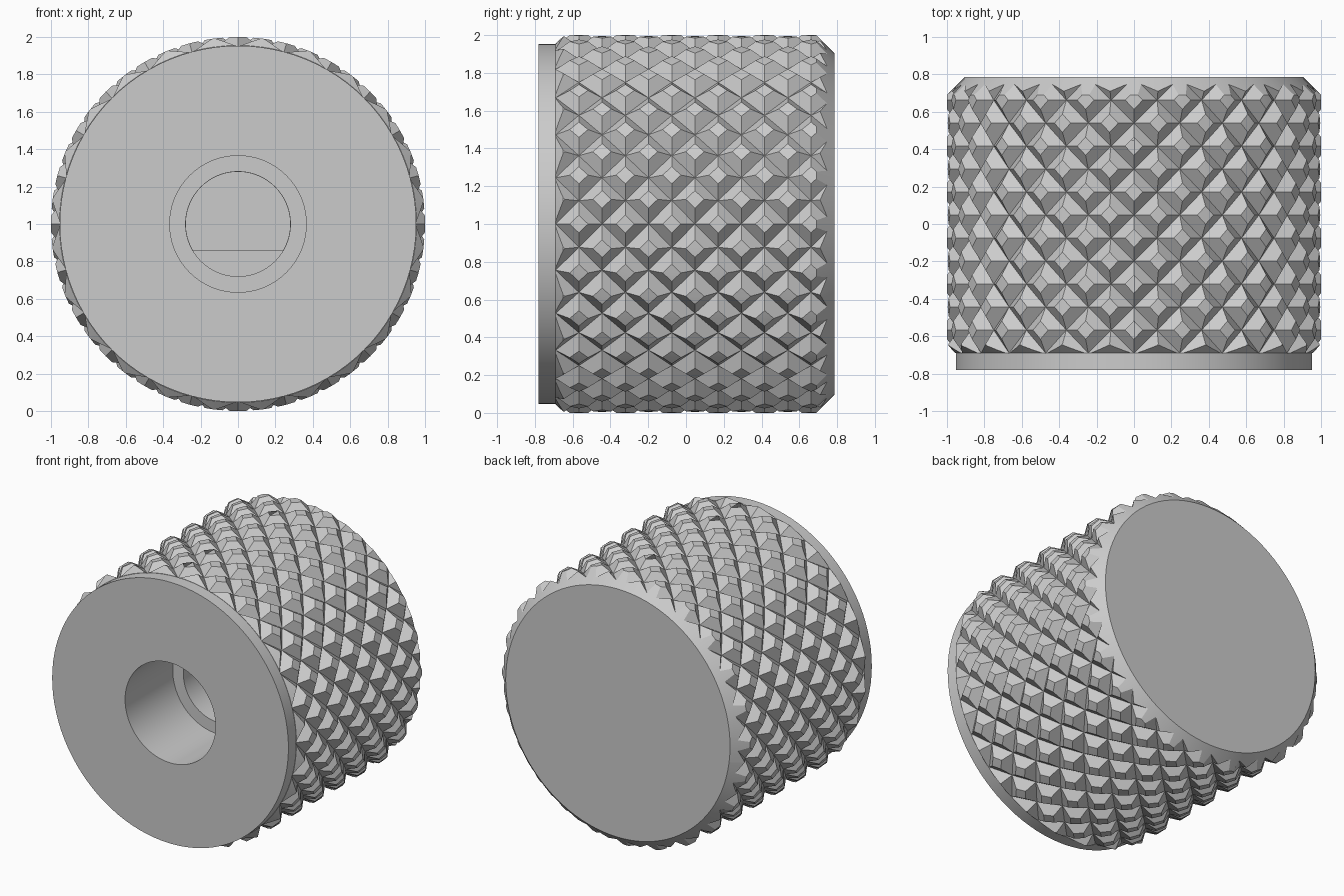
import bpy
import bmesh
from math import cos, sin, pi, radians

CELLS = 24                     # pyramids around the grip
FRONT, BACK = -0.69, 0.785     # ends of the grip
STEP = (BACK - FRONT) / 12     # half a pyramid along the axis
VALLEY, PEAK = 0.945, 1.036    # knurl radii before trimming
SIDES = 96

cube = bpy.data.objects.get("Cube")
if cube:
    bpy.data.objects.remove(cube, do_unlink=True)

grey = bpy.data.materials.new("satin_grey")
colour = (0.6, 0.6, 0.6, 1)
grey.diffuse_color = colour
grey.use_nodes = True
grey.node_tree.nodes["Principled BSDF"].inputs["Base Color"].default_value = colour


def ring(bm, y, points):
    return [bm.verts.new((x, y, 1 + z)) for x, z in points]


def circle(radius, count=SIDES):
    return [(radius * cos(2 * pi * i / count), radius * sin(2 * pi * i / count))
            for i in range(count)]


def skin(name, sections, diamonds=False):
    """Closed solid through equal-length rings of (y, points)."""
    bm = bmesh.new()
    rings = [ring(bm, y, pts) for y, pts in sections]
    n = len(rings[0])
    for j in range(len(rings) - 1):
        for i in range(n):
            k = (i + 1) % n
            a, b = rings[j][i], rings[j][k]
            c, d = rings[j + 1][k], rings[j + 1][i]
            if not diamonds:
                bm.faces.new((a, b, c, d))
            elif (i + j) % 2:          # peaks at b and d, valley from a to c
                bm.faces.new((a, b, c))
                bm.faces.new((a, c, d))
            else:                      # peaks at a and c, valley from b to d
                bm.faces.new((a, b, d))
                bm.faces.new((b, c, d))
    bm.faces.new(rings[0])
    bm.faces.new(rings[-1])
    bmesh.ops.recalc_face_normals(bm, faces=bm.faces[:])
    mesh = bpy.data.meshes.new(name)
    bm.to_mesh(mesh)
    bm.free()
    mesh.materials.append(grey)
    obj = bpy.data.objects.new(name, mesh)
    bpy.context.collection.objects.link(obj)
    return obj


def cut(obj, tools):
    """Apply a list of (operation, tool) booleans."""
    for operation, tool in tools:
        mod = obj.modifiers.new(tool.name, "BOOLEAN")
        mod.operation, mod.object, mod.solver = operation, tool, "EXACT"
    graph = bpy.context.evaluated_depsgraph_get()
    mesh = bpy.data.meshes.new_from_object(obj.evaluated_get(graph))
    obj.modifiers.clear()
    obj.data = mesh


def knurl_row(j):
    """Peaks and valleys alternate like a chequerboard."""
    points = []
    for i in range(2 * CELLS):
        r = VALLEY if (i + j) % 2 else PEAK
        points.append((r * cos(pi * i / CELLS), r * sin(pi * i / CELLS)))
    return FRONT + (j - 1) * STEP, points


# Knurled blank, one row longer than the grip at each end
grip = skin("knurled_grip", [knurl_row(j) for j in range(15)], diamonds=True)

# Turned envelope: flattens the peaks and chamfers both ends
envelope = skin("trim_envelope", [(y, circle(r)) for y, r in (
    (FRONT, 0.955), (FRONT + 0.04, 1.0), (0.69, 1.0), (BACK, 0.905))])

# Front flange
flange = skin("front_flange", [(-0.78, circle(0.953)), (FRONT, circle(0.953))])

# Counterbore, round bore, then the D-shaped shaft socket
bore = skin("counterbore_cutter", [(-1, circle(0.365)), (-0.23, circle(0.365))])
pilot = skin("round_bore_cutter", [(-0.3, circle(0.28)), (0.12, circle(0.28))])
arc = [radians(-30 + 240 * i / 48) for i in range(49)]
d_shape = [(0.279 * cos(a), 0.279 * sin(a)) for a in arc]
socket = skin("socket_cutter", [(0.05, d_shape), (0.45, d_shape)])

cut(grip, [("INTERSECT", envelope)]
    + [("DIFFERENCE", tool) for tool in (bore, pilot, socket)])
cut(flange, [("DIFFERENCE", bore)])
for helper in (envelope, bore, pilot, socket):
    bpy.data.objects.remove(helper, do_unlink=True)

# Smooth turned surfaces, crisp knurl facets
bpy.ops.object.select_all(action="DESELECT")
for obj in (grip, flange):
    obj.select_set(True)
bpy.context.view_layer.objects.active = grip
bpy.ops.object.shade_smooth_by_angle(angle=radians(15))
